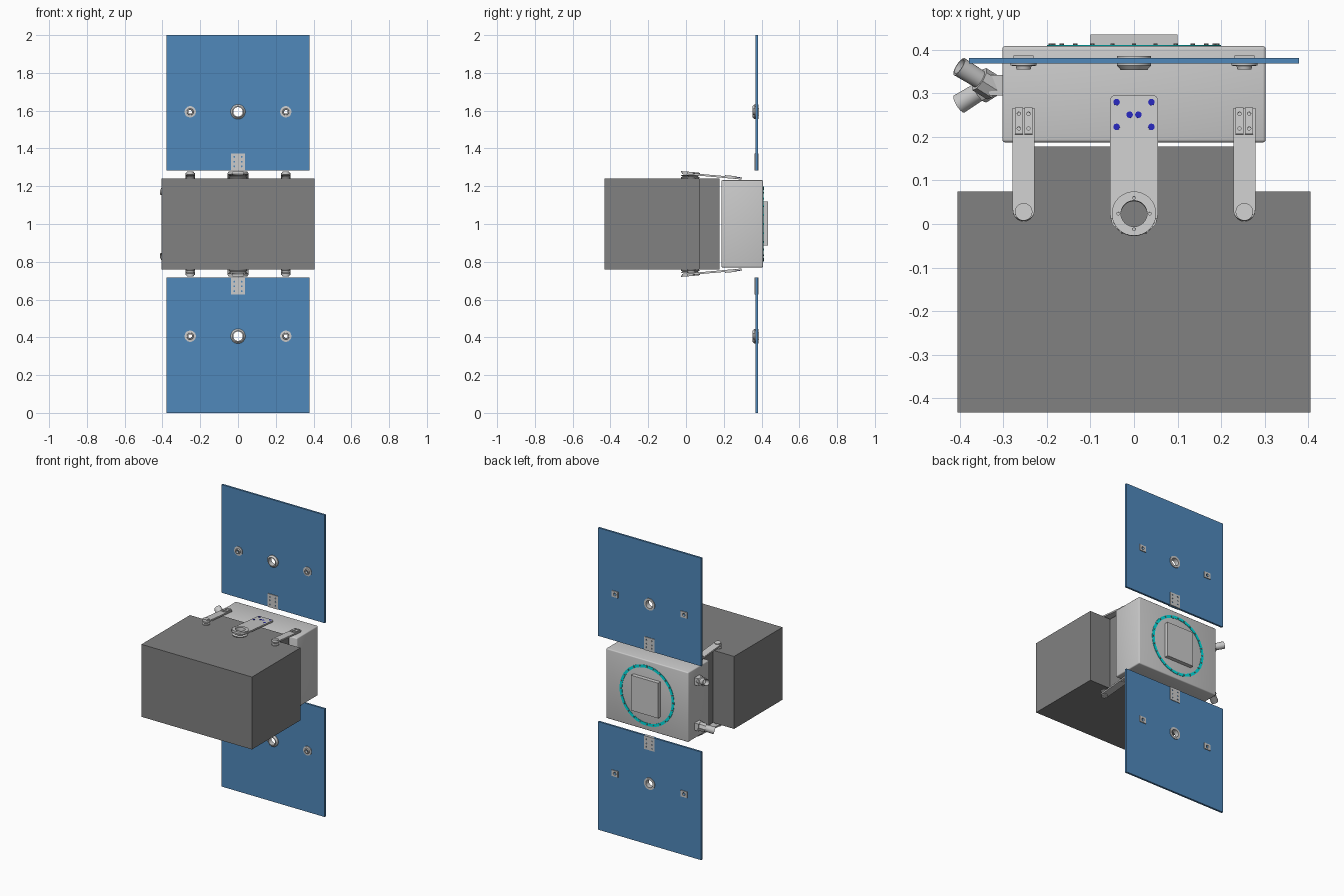
import bpy, bmesh
from math import pi, cos, sin
from mathutils import Matrix, Vector

if "Cube" in bpy.data.objects:
    bpy.data.objects.remove(bpy.data.objects["Cube"])

# All meshes are built around the mid-plane z = 1, so top parts mirror downwards
T = Matrix.Translation
TO_Y = Matrix.Rotation(-pi / 2, 4, 'X')      # local z -> world +y


def material(name, rgb):
    m = bpy.data.materials.new(name)
    m.diffuse_color = (*rgb, 1)
    m.use_nodes = True
    m.node_tree.nodes["Principled BSDF"].inputs["Base Color"].default_value = m.diffuse_color
    return m


BLUE = material("panel_blue", (0.08, 0.25, 0.5))
DARK = material("dark_grey", (0.22, 0.22, 0.22))
NAVY = material("bolt_navy", (0.02, 0.02, 0.5))
CYAN = material("ring_cyan", (0.0, 0.75, 0.75))


def finish(name, me, matrix, mat=None, mirror=""):
    me.transform(matrix)
    ob = bpy.data.objects.new(name, me)
    ob.location.z = 1
    bpy.context.collection.objects.link(ob)
    if mat:
        me.materials.append(mat)
    if mirror:
        mod = ob.modifiers.new("mirror", 'MIRROR')
        mod.use_axis = [a in mirror for a in "xyz"]
        mod.use_mirror_merge = False
    return ob


def circle(x, y, r, n=32, a0=0.0, a1=2 * pi):
    full = abs(a1 - a0) > 6.28
    d = n if full else n - 1
    return [(x + r * cos(a0 + (a1 - a0) * i / d), y + r * sin(a0 + (a1 - a0) * i / d)) for i in range(n)]


def rect(x0, x1, y0, y1):
    return [(x0, y0), (x1, y0), (x1, y1), (x0, y1)]


def plate(name, loops, thick, matrix, mat=None, mirror=""):
    """Flat plate in local xy; first loop is the outline, the others are holes."""
    cu = bpy.data.curves.new(name, 'CURVE')
    cu.dimensions, cu.fill_mode, cu.extrude = '2D', 'BOTH', thick / 2
    for loop in loops:
        sp = cu.splines.new('POLY')
        sp.points.add(len(loop) - 1)
        for p, (x, y) in zip(sp.points, loop):
            p.co = (x, y, 0, 1)
        sp.use_cyclic_u = True
    tmp = bpy.data.objects.new("tmp", cu)
    bpy.context.collection.objects.link(tmp)
    me = bpy.data.meshes.new_from_object(tmp.evaluated_get(bpy.context.evaluated_depsgraph_get()))
    bpy.data.objects.remove(tmp)
    bm = bmesh.new()
    bm.from_mesh(me)
    bmesh.ops.remove_doubles(bm, verts=bm.verts, dist=1e-5)
    bmesh.ops.recalc_face_normals(bm, faces=bm.faces)
    bm.to_mesh(me)
    bm.free()
    return finish(name, me, matrix, mat, mirror)


def lathe(name, profile, matrix, mat=None, mirror="", n=32):
    """Closed (radius, z) profile turned around local z."""
    bm = bmesh.new()
    rings = [[bm.verts.new((r * cos(2 * pi * i / n), r * sin(2 * pi * i / n), z)) for r, z in profile]
             for i in range(n)]
    for i in range(n):
        a, b = rings[i], rings[(i + 1) % n]
        for j in range(len(profile)):
            k = (j + 1) % len(profile)
            bm.faces.new((a[j], b[j], b[k], a[k]))
    bmesh.ops.remove_doubles(bm, verts=bm.verts, dist=1e-6)
    bmesh.ops.recalc_face_normals(bm, faces=bm.faces)
    me = bpy.data.meshes.new(name)
    bm.to_mesh(me)
    bm.free()
    return finish(name, me, matrix, mat, mirror)


def disc(name, r, z0, z1, matrix, mat=None, mirror="", n=16):
    return lathe(name, [(0, z0), (r, z0), (r, z1), (0, z1)], matrix, mat, mirror, n)


def box(name, lo, hi, mat=None, mirror="", bevel=0):
    bm = bmesh.new()
    bmesh.ops.create_cube(bm, size=1)
    lo, hi = Vector(lo), Vector(hi)
    for v in bm.verts:
        v.co = (lo + hi) / 2 + v.co * (hi - lo)
    if bevel:
        bmesh.ops.bevel(bm, geom=bm.edges[:], offset=bevel, segments=3, profile=0.5, affect='EDGES')
    me = bpy.data.meshes.new(name)
    bm.to_mesh(me)
    bm.free()
    return finish(name, me, Matrix(), mat, mirror)


# Bodies: dark stepped block in front, light box behind with raised back pad
plate("main_body", [[(-.405, -.432), (.405, -.432), (.405, .075), (.25, .075), (.25, .178),
                     (-.25, .178), (-.25, .075), (-.405, .075)]], .48, Matrix(), DARK)
box("service_box", (-.302, .187, -.23), (.302, .408, .232), bevel=.007)
box("back_pad", (-.1, .4, -.115), (.1, .434, .118))

# Cyan docking ring with bolts
ring_at = T((0, .4075, 0)) @ TO_Y
plate("docking_ring", [circle(0, 0, .2, 64), circle(0, 0, .182, 64)], .006, ring_at, CYAN)
for x, y in circle(0, 0, .191, 24):
    disc("ring_bolt", .005, 0, .006, ring_at @ T((x, y, 0)), DARK, n=10)

# Panels with through holes (local y of the plate is world -z)
panel_at = T((0, .374, 0)) @ TO_Y
Z0, Z1, ZF, XF = .284, 1.0, .594, .253
plate("wing_panel", [rect(-.378, .378, -Z1, -Z0), circle(0, -ZF, .026)]
      + [circle(s * XF, -ZF, .01, 16) for s in (-1, 1)], .013, panel_at, BLUE, "z")
plate("panel_bracket", [rect(-.037, .037, -.372, -Z0)]
      + [circle(x, -z, .005, 10) for x in (-.02, .02) for z in (.305, .33, .355)], .021, panel_at, None, "z")

# Centre and side panel fittings
lathe("panel_centre_fitting", [(.025, -.021), (.03, -.021), (.039, -.011), (.039, .011), (.025, .011)],
      T((0, .374, ZF)) @ TO_Y, None, "z")
side_at = T((XF, .374, ZF)) @ TO_Y
lathe("panel_side_fitting", [(.01, -.02), (.016, -.02), (.018, -.012), (.03, -.011), (.03, -.005), (.01, -.005)],
      side_at, None, "xz")
plate("panel_side_pad", [rect(-.023, .023, -.02, .02), circle(0, 0, .01, 16)], .006,
      side_at @ T((0, 0, .009)), None, "xz")

# Tilted arms over the top (mirrored underneath)
arm_at = T((0, .25, .2445)) @ Matrix.Rotation(-.09, 4, 'X') @ T((0, -.25, 0))
outline = ([(-.055, .02), (-.05, -.002), (-.03, -.022), (.03, -.022), (.05, -.002), (.055, .02)]
           + circle(.043, .283, .012, 5, 0, pi / 2) + circle(-.043, .283, .012, 5, pi / 2, pi))
plate("centre_arm", [outline, circle(0, .022, .03)], .01, arm_at, None, "z")
plate("centre_arm_collar", [circle(0, .022, .051), circle(0, .022, .03)]
      + [circle(x, y, .0035, 8) for x, y in circle(0, .022, .036, 4)], .007, arm_at @ T((0, 0, .007)), None, "z")
lathe("centre_pedestal", [(.03, .24), (.046, .24), (.05, .247), (.04, .252), (.05, .259), (.03, .259)],
      T((0, .022, 0)), None, "z")
for x, y in [(-.04, .279), (.04, .279), (-.04, .222), (.04, .222), (-.01, .25), (.01, .25)]:
    disc("arm_bolt", .0075, 0, .0065, arm_at @ T((x, y, 0)), NAVY, "z")

XA = .253
plate("side_arm", [circle(XA, .031, .025, 16, pi, 2 * pi) + [(XA + .025, .265), (XA - .025, .265)]],
      .01, arm_at, None, "xz")
disc("side_arm_cap", .02, .004, .011, arm_at @ T((XA, .026, 0)), None, "xz", 32)
lathe("side_pedestal", [(0, .24), (.023, .24), (.023, .246), (.017, .25), (.023, .256), (0, .256)],
      T((XA, .028, 0)), None, "xz")
for dx in (-.011, .011):
    plate("side_arm_foot", [rect(XA + dx - .009, XA + dx + .009, .205, .266)]
          + [circle(XA + dx, y, .004, 10) for y in (.218, .252)], .006, arm_at @ T((0, 0, .007)), None, "xz")

# Thruster pair on the left side: mount, block and nozzle
for s in (1, -1):
    base = Vector((-.332, .318, .15 * s))
    aim = Vector((-.8, .5 * s, .3 * s)).to_track_quat('Z', 'Y').to_matrix().to_4x4()
    box("thruster_mount", base + Vector((0, -.024, -.024)), base + Vector((.034, .024, .024)))
    disc("thruster_block", .03, -.014, .028, T(base) @ aim, None, n=8)
    lathe("thruster_nozzle", [(0, .02), (.021, .02), (.023, .085), (.019, .085), (.014, .04), (0, .04)],
          T(base) @ aim)

# Smooth round sides, keep hard edges
for ob in bpy.data.objects:
    ob.select_set(True)
    bpy.context.view_layer.objects.active = ob
bpy.ops.object.shade_smooth_by_angle(angle=.6)
